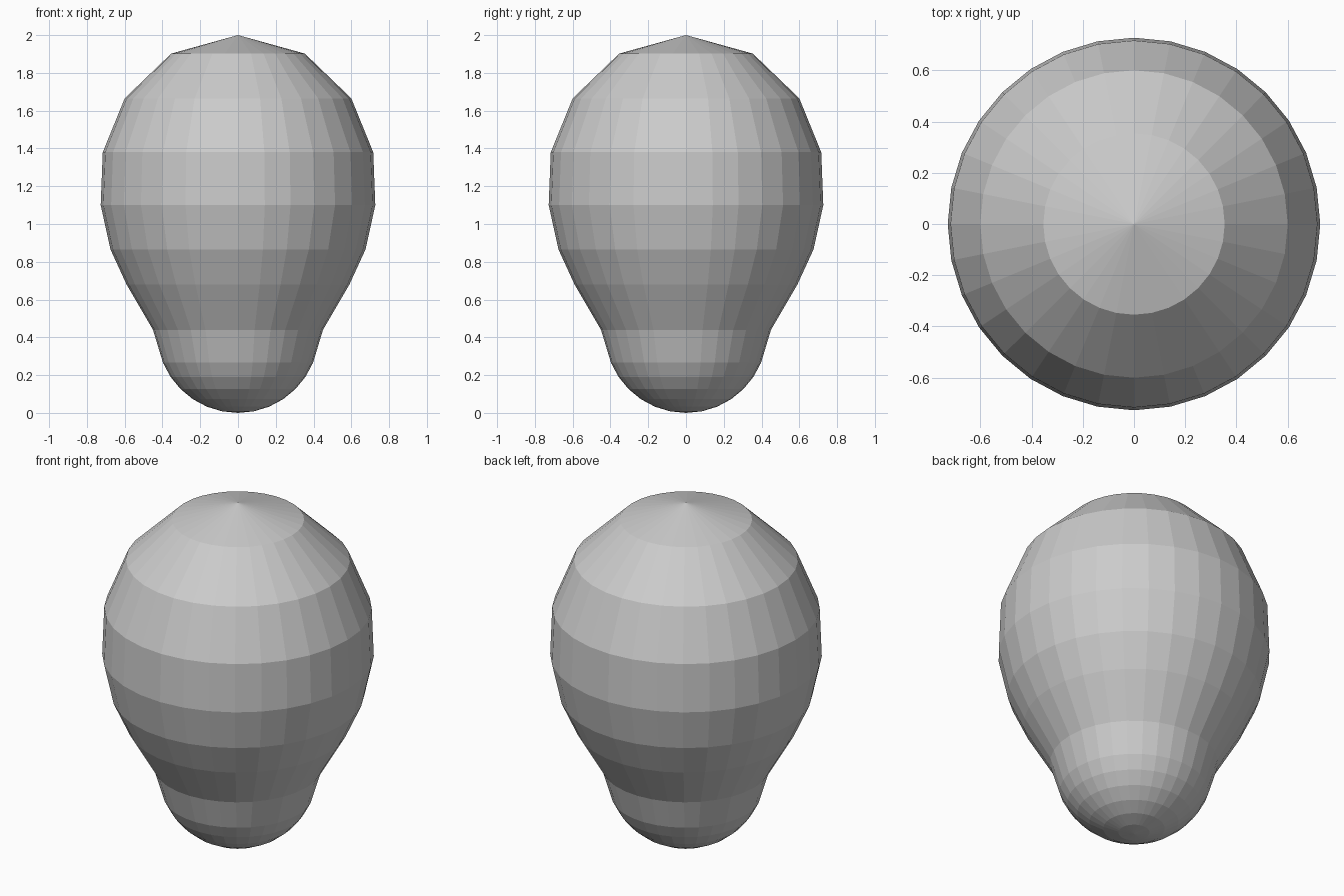
import bpy
import bmesh
from math import sin, cos, pi, tau

cube = bpy.data.objects.get("Cube")
if cube:
    bpy.data.objects.remove(cube, do_unlink=True)

SEGMENTS = 32
BASE_RADIUS = 0.43

# Plain grey material
grey = bpy.data.materials.new("plain grey")
grey.use_nodes = True
colour = (0.6, 0.6, 0.6, 1)
grey.diffuse_color = colour
grey.node_tree.nodes["Principled BSDF"].inputs["Base Color"].default_value = colour

# Round base rings in even angle steps, then the swelling body (radius, height)
rings = [(BASE_RADIUS * sin(i * pi / 16), BASE_RADIUS * (1 - cos(i * pi / 16)))
         for i in range(1, 7)]
rings += [(0.45, 0.44), (0.59, 0.68), (0.675, 0.865), (0.727, 1.10),
          (0.716, 1.38), (0.6, 1.665), (0.354, 1.902)]

bm = bmesh.new()
loops = [[bm.verts.new((r * cos(tau * k / SEGMENTS), r * sin(tau * k / SEGMENTS), z))
          for k in range(SEGMENTS)] for r, z in rings]
bottom = bm.verts.new((0, 0, 0))
top = bm.verts.new((0, 0, 2))

# Side bands and the two pointed caps
for k in range(SEGMENTS):
    n = (k + 1) % SEGMENTS
    for low, high in zip(loops, loops[1:]):
        bm.faces.new((low[k], low[n], high[n], high[k]))
    bm.faces.new((loops[0][n], loops[0][k], bottom))
    bm.faces.new((loops[-1][k], loops[-1][n], top))

mesh = bpy.data.meshes.new("bulb_body")
bm.to_mesh(mesh)
bm.free()
mesh.materials.append(grey)
bulb = bpy.data.objects.new("bulb_body", mesh)
bpy.context.collection.objects.link(bulb)
